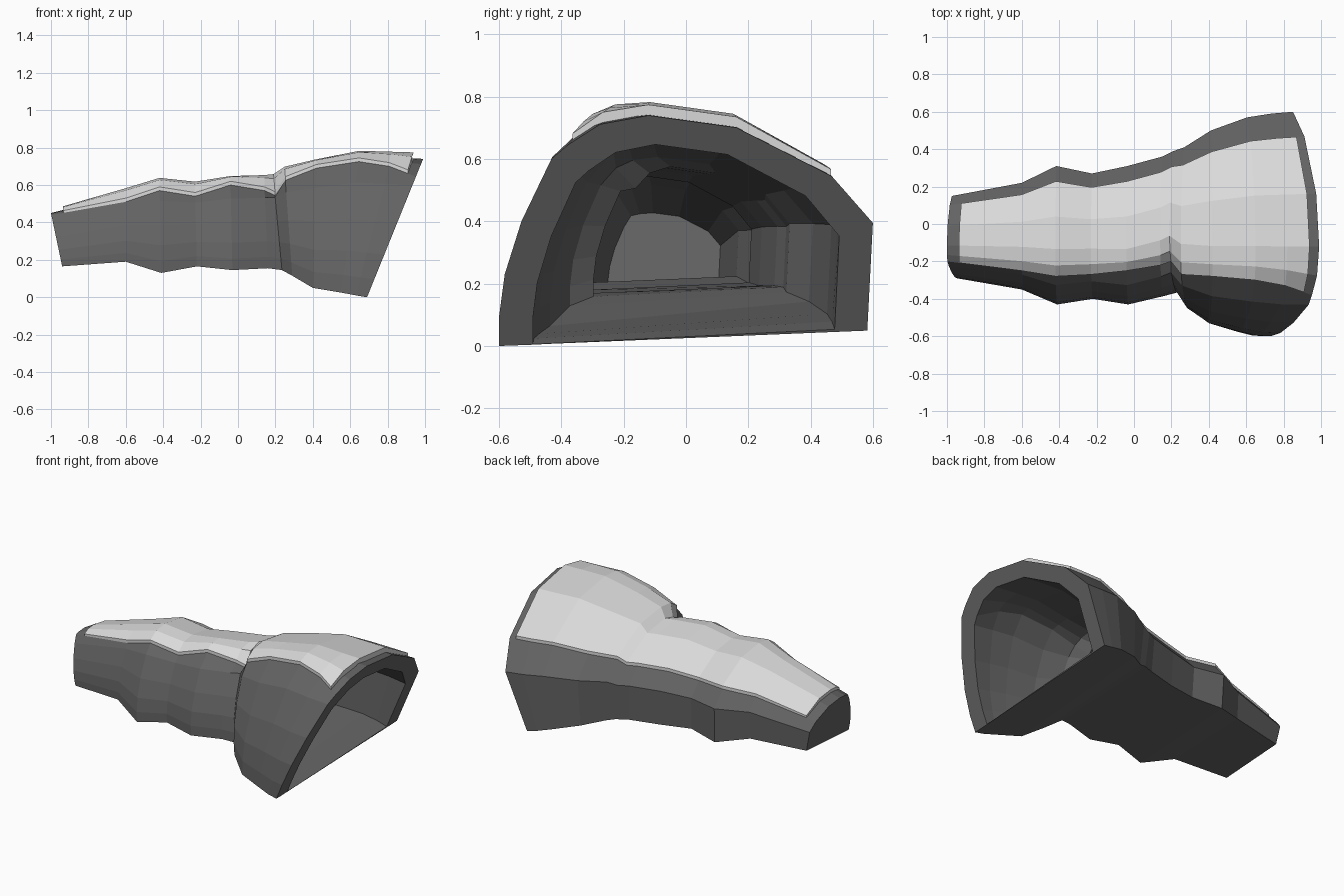
import bpy, bmesh
from mathutils import Vector

if "Cube" in bpy.data.objects:
    bpy.data.objects.remove(bpy.data.objects["Cube"])


def material(name, value):
    m = bpy.data.materials.new(name)
    m.diffuse_color = (value, value, value, 1)
    m.use_nodes = True
    m.node_tree.nodes["Principled BSDF"].inputs["Base Color"].default_value = m.diffuse_color
    return m


DARK = material("dark_grey", 0.125)
LIGHT = material("light_grey", 0.70)

# Stations along the sleeve: x at bottom, x at top, front y, back y,
# front floor z, back floor z, crown z, plate edge y, plate edge z
STATIONS = [
    (-.94, -1.0, -.29, .15, .165, .20, .450, -.20, .44),
    (-.60, -.60, -.35, .22, .190, .21, .550, -.25, .51),
    (-.41, -.42, -.43, .31, .130, .17, .605, -.28, .57),
    (-.22, -.23, -.40, .27, .165, .19, .585, -.27, .54),
    (-.03, -.04, -.43, .31, .145, .18, .615, -.25, .60),
    (.16, .14, -.385, .36, .155, .18, .620, -.22, .57),
    (.235, .19, -.365, .39, .145, .175, .625, -.20, .545),
    (.29, .25, -.45, .41, .115, .16, .665, -.27, .625),
    (.40, .42, -.53, .50, .050, .13, .705, -.28, .69),
    (.55, .65, -.575, .57, .025, .09, .750, -.30, .725),
    (.63, .82, -.595, .59, .010, .065, .745, -.33, .70),
    (.69, .99, -.60, .60, .000, .05, .740, -.38, .645),
]
# Unit arch: front wall, then crown to back wall (plate edge goes between)
FRONT = [(-1, 0), (-1, .13), (-.97, .31), (-.88, .54), (-.72, .81)]
BACK = [(-.2, 1), (.27, .945), (.78, .72), (1, .5), (.97, 0)]


def section(st, ky=1.0, kz=1.0, lift=0.0, shift=0.0):
    """Arch-shaped cross-section, optionally shrunk for the hollow."""
    xb, xt, yf, yb, zf, zb, zt, ye, ze = st
    yc, hw = (yf + yb) / 2, (yb - yf) / 2

    def floor(y):
        return zf + (zb - zf) * (y - yf) / (yb - yf)

    def unit(p):
        y = yc + p[0] * hw
        return y, floor(y) + p[1] * (zt - floor(y))

    back = [unit(p) for p in BACK]
    ty, tz = back[0]
    shoulder = (ye + .4 * (ty - ye), ze + .7 * (tz - ze))
    pts = [unit(p) for p in FRONT] + [(ye, ze), shoulder] + back
    out = []
    for y, z in pts:
        base = floor(y)
        y = yc + (y - yc) * ky
        z = base + lift + (z - base) * kz
        out.append(Vector((xb + (xt - xb) * (z - zf) / (zt - zf) + shift, y, z)))
    return out


def bridge(bm, a, b):
    """Closed band of quads between two loops."""
    n = len(a)
    for i in range(n):
        j = (i + 1) % n
        bm.faces.new((a[i], a[j], b[j], b[i]))


def finish(bm, name, mat):
    bmesh.ops.recalc_face_normals(bm, faces=bm.faces)
    me = bpy.data.meshes.new(name)
    bm.to_mesh(me)
    bm.free()
    me.materials.append(mat)
    ob = bpy.data.objects.new(name, me)
    bpy.context.collection.objects.link(ob)
    return ob


def loft(name, loops, mat):
    """Loft through loops and close both ends."""
    bm = bmesh.new()
    rings = [[bm.verts.new(p) for p in loop] for loop in loops]
    for a, b in zip(rings, rings[1:]):
        bridge(bm, a, b)
    bm.faces.new(rings[0])
    bm.faces.new(rings[-1])
    return finish(bm, name, mat)


# Hollow sleeve: outer skin to the slanted rim, then back inside to the end wall
outer = [section(s) for s in STATIONS]
inner = []
for i, s in enumerate(STATIONS):
    last = i == len(STATIONS) - 1
    inner.append(section(s, .82, .865, .004 if last else .014, .035 if i == 0 else 0))
loft("sleeve", outer + inner[::-1], DARK)

# Raised top plate following the crown, set in from both ends
strips = [o[5:10] for o in outer]


def mix(a, b, t):
    return [p.lerp(q, t) for p, q in zip(a, b)]


strips[0] = mix(strips[0], strips[1], .16)
strips[-1] = mix(strips[-2], strips[-1], .7)
plate = []
for i, strip in enumerate(strips):
    rise = .02 if i == 0 else .033
    top = [p + Vector((0, 0, rise * (.6 if k in (0, 4) else 1)))
           for k, p in enumerate(strip)]
    under = [p - Vector((0, 0, .008)) for p in strip]
    plate.append(top + under[::-1])
loft("top_plate", plate, LIGHT)
